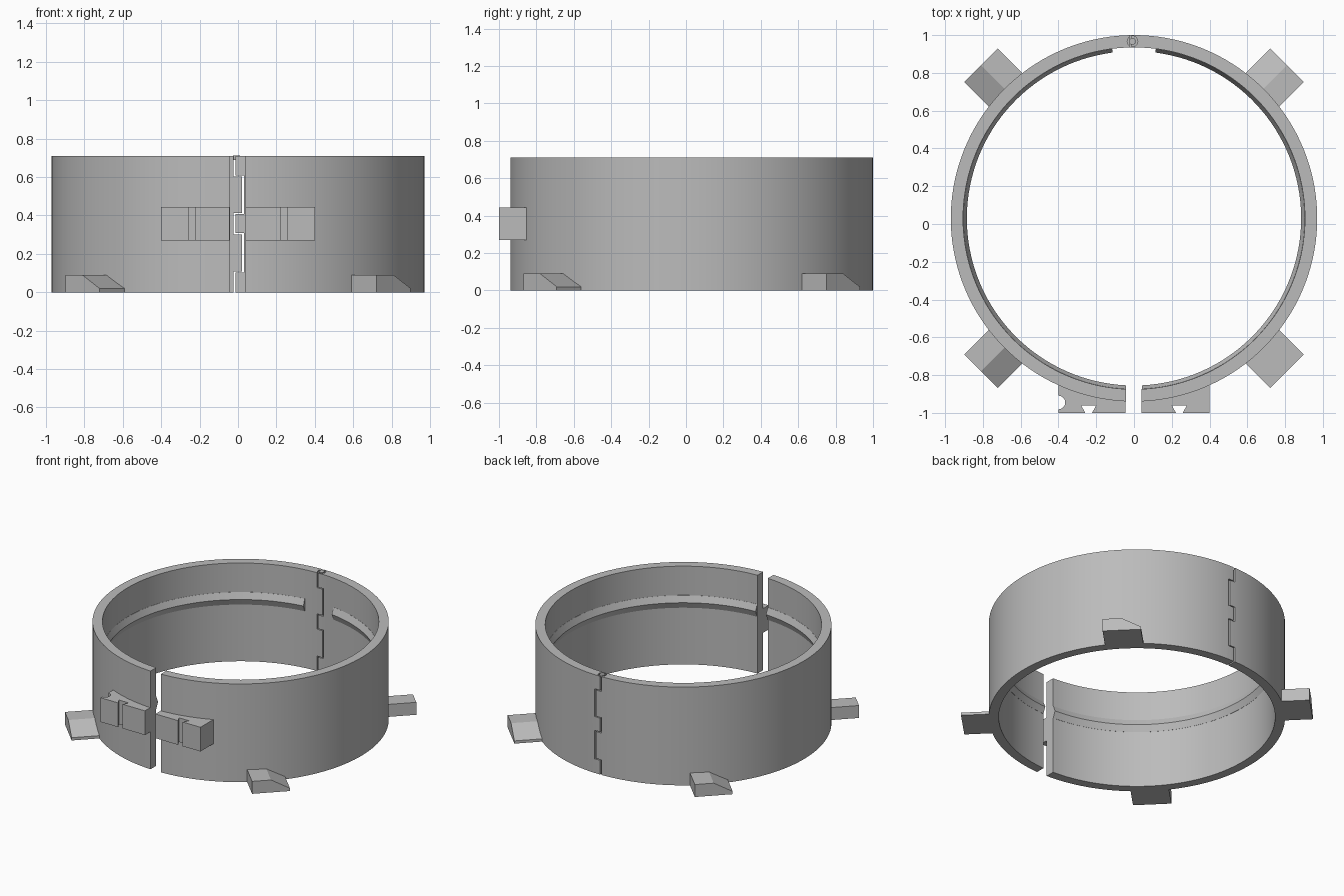
import bpy, bmesh, math

if "Cube" in bpy.data.objects:
    bpy.data.objects.remove(bpy.data.objects["Cube"])

CY, R_OUT, R_IN, H = 0.03, 0.97, 0.905, 0.71   # ring centre y, radii, height

grey = bpy.data.materials.new("plain grey")
grey.diffuse_color = (0.5, 0.5, 0.5, 1)
grey.use_nodes = True
grey.node_tree.nodes["Principled BSDF"].inputs["Base Color"].default_value = grey.diffuse_color


def finish(name, bm, smooth=True):
    bmesh.ops.recalc_face_normals(bm, faces=bm.faces)
    me = bpy.data.meshes.new(name)
    bm.to_mesh(me)
    bm.free()
    ob = bpy.data.objects.new(name, me)
    bpy.context.collection.objects.link(ob)
    me.materials.append(grey)
    if smooth:
        smooth_by_angle(ob)
    return ob


def smooth_by_angle(ob):
    bpy.ops.object.select_all(action='DESELECT')
    ob.select_set(True)
    bpy.context.view_layer.objects.active = ob
    bpy.ops.object.shade_smooth_by_angle(angle=math.radians(25))


def sweep(name, profile, a0, a1, steps, closed=False, smooth=True):
    """Turn an (r, z) profile about the ring axis."""
    bm = bmesh.new()
    rings = []
    for i in range(steps if closed else steps + 1):
        a = a0 + (a1 - a0) * i / steps
        rings.append([bm.verts.new((r * math.cos(a), CY + r * math.sin(a), z)) for r, z in profile])
    n = len(profile)
    for i in range(steps):
        p, q = rings[i], rings[(i + 1) % len(rings)]
        for j in range(n):
            bm.faces.new((p[j], p[(j + 1) % n], q[(j + 1) % n], q[j]))
    if not closed:
        bm.faces.new(rings[0])
        bm.faces.new(rings[-1])
    return finish(name, bm, smooth)


def prism(name, pts, z0, z1, smooth=False):
    """Extrude an (x, y) outline from z0 to z1."""
    bm = bmesh.new()
    f = bm.faces.new([bm.verts.new((x, y, z0)) for x, y in pts])
    top = bmesh.ops.extrude_face_region(bm, geom=[f])["geom"]
    for v in top:
        if isinstance(v, bmesh.types.BMVert):
            v.co.z = z1
    return finish(name, bm, smooth)


def box(name, x0, x1, y0, y1, z0, z1):
    return prism(name, [(x0, y0), (x1, y0), (x1, y1), (x0, y1)], z0, z1)


def circle(x, y, r, n=24):
    return [(x + r * math.cos(2 * math.pi * i / n), y + r * math.sin(2 * math.pi * i / n)) for i in range(n)]


# ring band
ring = sweep("ring_band", [(R_IN, 0), (R_OUT, 0), (R_OUT, H), (R_IN, H)], 0, 2 * math.pi, 144, closed=True)

# front gap, stepped hinge slit and pin hole
cutters = [box("gap_cutter", -0.042, 0.04, -1.2, -0.7, -0.1, 0.9)]
XL, XR, W = -0.018, 0.025, 0.005
levels = [-0.1, 0.105, 0.305, 0.41, 0.605, 0.9]
for i in range(5):
    x = XL if i % 2 == 0 else XR
    cutters.append(box("slit_cutter", x - W, x + W, 0.8, 1.2, levels[i], levels[i + 1]))
for z in levels[1:-1]:
    cutters.append(box("step_cutter", XL - W, XR + W, 0.8, 1.2, z - 0.003, z + 0.003))
cutters.append(prism("pin_cutter", circle(-0.008, 0.967, 0.028), H - 0.012, 0.9))
for c in cutters:
    c.hide_render = True
    m = ring.modifiers.new("cut", 'BOOLEAN')
    m.operation, m.solver, m.object = 'DIFFERENCE', 'EXACT', c
bpy.context.view_layer.update()
cut = bpy.data.meshes.new_from_object(ring.evaluated_get(bpy.context.evaluated_depsgraph_get()))
ring.modifiers.clear()
ring.data = cut
for c in cutters:
    bpy.data.objects.remove(c)
smooth_by_angle(ring)

# hinge pin
prism("hinge_pin", circle(-0.008, 0.967, 0.018), H - 0.02, H + 0.002, smooth=True)

# inner gripping rib, one for each half
rib = [(R_IN + 0.005, 0.41), (R_IN - 0.001, 0.41), (0.885, 0.455), (R_IN - 0.001, 0.50), (R_IN + 0.005, 0.50)]
g, h = math.asin(0.042 / 0.89), math.asin(0.115 / 0.9)
sweep("rib_right", rib, -math.pi / 2 + g, math.pi / 2 - h, 64)
sweep("rib_left", rib, math.pi / 2 + h, 1.5 * math.pi - g, 64)

# front clamp lugs with dovetail grooves; the left one has a round side notch
for name, s, x0 in (("lug_right", 1, 0.04), ("lug_left", -1, 0.044)):
    pts = [(x0, -1.0), (0.222, -1.0), (0.2, -0.96), (0.28, -0.96), (0.258, -1.0), (0.4, -1.0)]
    if s < 0:
        for i in range(13):
            a = -math.pi / 2 - math.pi * i / 12
            pts.append((0.4 + 0.036 * math.cos(a), -0.945 + 0.036 * math.sin(a)))
    pts.append((0.4, -0.852))
    for i in range(9):                       # back follows the middle of the band
        x = 0.385 + (x0 - 0.385) * i / 8
        pts.append((x, CY - math.sqrt(0.935 ** 2 - x * x)))
    prism(name, [(s * x, y) for x, y in pts], 0.27, 0.445)

# four wedge feet on the diagonals
for k, name in enumerate(("back_right", "back_left", "front_left", "front_right")):
    a = math.pi / 4 + k * math.pi / 2
    c, s = math.cos(a), math.sin(a)
    bm = bmesh.new()
    prof = [(-0.126, 0), (0.126, 0), (0.126, 0.02), (0.0, 0.09), (-0.126, 0.09)]
    ends = [[bm.verts.new((r * c - t * s, CY + r * s + t * c, z)) for t, z in prof] for r in (0.935, 1.146)]
    for e in ends:
        bm.faces.new(e)
    for j in range(5):
        n = (j + 1) % 5
        bm.faces.new((ends[0][j], ends[0][n], ends[1][n], ends[1][j]))
    finish("foot_" + name, bm, smooth=False)
